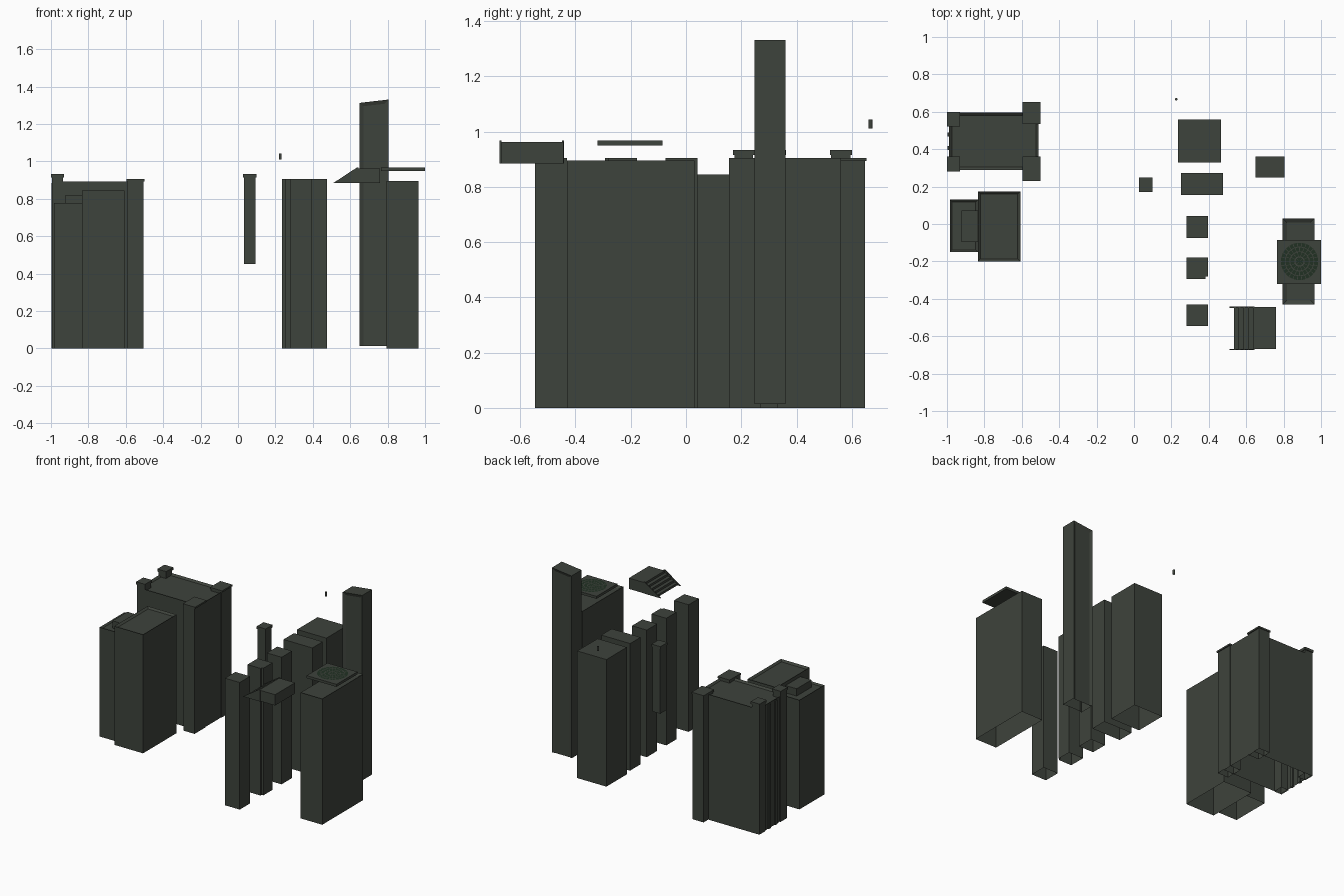
import bpy, bmesh, math
from mathutils import Vector

if "Cube" in bpy.data.objects:
    bpy.data.objects.remove(bpy.data.objects["Cube"])


def mat(name, rgb):
    m = bpy.data.materials.new(name)
    m.diffuse_color = (*rgb, 1)
    m.use_nodes = True
    m.node_tree.nodes["Principled BSDF"].inputs["Base Color"].default_value = m.diffuse_color
    return m


GREY = mat("slate grey", (0.048, 0.056, 0.045))
GREEN = mat("dark green", (0.015, 0.031, 0.017))


def finish(name, bm, m=GREY):
    bm.normal_update()
    me = bpy.data.meshes.new(name)
    bm.to_mesh(me)
    bm.free()
    me.materials.append(m)
    ob = bpy.data.objects.new(name, me)
    bpy.context.collection.objects.link(ob)
    return ob


def facing(bm, d):
    bm.normal_update()
    return [f for f in bm.faces if f.normal.dot(Vector(d)) > 0.9]


def recess(bm, d, width, depth):
    """Inset the faces looking along d and sink them."""
    for f in facing(bm, d):
        bmesh.ops.inset_region(bm, faces=[f], thickness=width, use_even_offset=True)
        bmesh.ops.translate(bm, verts=f.verts, vec=-Vector(d) * depth)


def prism(name, outline, z0, z1, rim=0, depth=0, closed=False):
    """Vertical shell from a footprint, open below unless closed."""
    bm = bmesh.new()
    base = bm.faces.new([bm.verts.new((x, y, z0)) for x, y in outline])
    ext = bmesh.ops.extrude_face_region(bm, geom=[base], use_keep_orig=True)
    bmesh.ops.translate(bm, vec=(0, 0, z1 - z0),
                        verts=[v for v in ext["geom"] if isinstance(v, bmesh.types.BMVert)])
    bmesh.ops.recalc_face_normals(bm, faces=bm.faces)
    if rim:
        recess(bm, (0, 0, 1), rim, depth)
    if not closed:
        bmesh.ops.delete(bm, geom=facing(bm, (0, 0, -1)), context='FACES_ONLY')
    return finish(name, bm)


def box(name, x0, x1, y0, y1, z0, z1, **kw):
    return prism(name, [(x0, y0), (x1, y0), (x1, y1), (x0, y1)], z0, z1, **kw)


def capped_post(name, x0, x1, y0, y1, z0, z1):
    g = 0.005
    box(name + "_shaft", x0 + g, x1 - g, y0 + g, y1 - g, z0, z1 - 0.012)
    box(name + "_cap", x0, x1, y0, y1, z1 - 0.018, z1, closed=True)


# Left rear hall with end wings, corner posts and ribs
box("hall_body", -0.988, -0.51, 0.29, 0.595, 0, 0.892, rim=0.014, depth=0.012)
for i, (y0, y1) in enumerate([(0.23, 0.36), (0.535, 0.652)]):
    box(f"hall_wing_{i}", -0.592, -0.506, y0 + 0.004, y1 - 0.004, 0, 0.897)
    box(f"hall_wing_cap_{i}", -0.596, -0.5, y0, y1, 0.893, 0.905, closed=True)
for i, y in enumerate([0.282, 0.52]):
    capped_post(f"hall_corner_post_{i}", -1, -0.93, y, y + 0.08, 0, 0.933)
for i, y in enumerate([0.395, 0.467]):
    box(f"hall_rib_{i}", -0.996, -0.98, y, y + 0.022, 0, 0.885)

# Left front block with its lower annex
box("left_block", -0.835, -0.608, -0.2, 0.175, 0, 0.845, rim=0.014, depth=0.012)
box("left_annex", -0.985, -0.835, -0.15, 0.13, 0, 0.778, rim=0.012, depth=0.01)
box("annex_upper_room", -0.922, -0.835, -0.095, 0.072, 0.765, 0.82)

# Floating slim post
capped_post("slim_post", 0.028, 0.098, 0.17, 0.248, 0.452, 0.933)

# Row of plain towers
box("rear_tower", 0.235, 0.465, 0.33, 0.56, 0, 0.905)
box("wide_tower", 0.25, 0.477, 0.155, 0.272, 0, 0.905)
box("small_tower_rear", 0.28, 0.396, -0.075, 0.042, 0, 0.905)
prism("small_tower_notched",
      [(0.28, -0.293), (0.383, -0.293), (0.383, -0.28), (0.396, -0.28), (0.396, -0.178), (0.28, -0.178)],
      0, 0.905)
box("small_tower_front", 0.28, 0.396, -0.546, -0.43, 0, 0.905)

# Tall tower: slanted top, sunken panels front and back
tall = box("tall_tower", 0.65, 0.805, 0.248, 0.36, 0.014, 1.331)
bm = bmesh.new()
bm.from_mesh(tall.data)
for v in bm.verts:
    if v.co.z > 1 and v.co.x < 0.7:
        v.co.z = 1.313
for d in ((0, -1, 0), (0, 1, 0)):
    recess(bm, d, 0.02, 0.008)
bm.to_mesh(tall.data)
bm.free()

# Right block with rimmed roof and raised landing slab
box("right_block", 0.795, 0.965, -0.43, 0.03, 0, 0.896, rim=0.022, depth=0.012)
box("landing_slab", 0.765, 1, -0.32, -0.085, 0.949, 0.967, closed=True)

# Round green pattern on the slab: rings of small tiles
bm = bmesh.new()
for r0, r1, n in [(0.0, 0.022, 8), (0.028, 0.05, 14), (0.054, 0.075, 20), (0.079, 0.1, 26)]:
    for k in range(n):
        a, b = (math.tau * (k + t) / n for t in (0.08, 0.92))
        pts = [(r1, a), (r1, b)] + ([(r0, b), (r0, a)] if r0 else [(0, 0)])
        bm.faces.new([bm.verts.new((0.885 + r * math.cos(t), -0.2 + r * math.sin(t), 0.9695))
                      for r, t in pts])
finish("green_roof_pattern", bm, GREEN)


def side_profile(name, pts, y0, y1):
    """Extrude an x-z profile along y."""
    bm = bmesh.new()
    f = bm.faces.new([bm.verts.new((x, y0, z)) for x, z in pts])
    ext = bmesh.ops.extrude_face_region(bm, geom=[f], use_keep_orig=True)
    bmesh.ops.translate(bm, vec=(0, y1 - y0, 0),
                        verts=[v for v in ext["geom"] if isinstance(v, bmesh.types.BMVert)])
    bmesh.ops.recalc_face_normals(bm, faces=bm.faces)
    return finish(name, bm)


# Floating staircase with landing and sloped side strings
N, X0, X1, Z0, Z1 = 5, 0.535, 0.635, 0.885, 0.962
steps = [(0.76, Z0), (X0, Z0)]
for k in range(N):
    x = X0 + (X1 - X0) * k / (N - 1)
    steps += [(x, Z0 + (Z1 - Z0) * k / N), (x, Z0 + (Z1 - Z0) * (k + 1) / N)][k == 0:]
steps.append((0.76, Z1))
side_profile("stair_steps", steps, -0.668, -0.443)
for i, y in enumerate([-0.674, -0.448]):
    side_profile(f"stair_string_{i}", [(0.51, 0.885), (0.645, 0.885), (0.645, 0.967), (0.635, 0.967)],
                 y, y + 0.007)

# Tiny floating peg
bm = bmesh.new()
bmesh.ops.create_cone(bm, cap_ends=True, segments=12, radius1=0.007, radius2=0.007, depth=0.032)
bmesh.ops.translate(bm, verts=bm.verts, vec=(0.226, 0.667, 1.027))
finish("floating_peg", bm)
